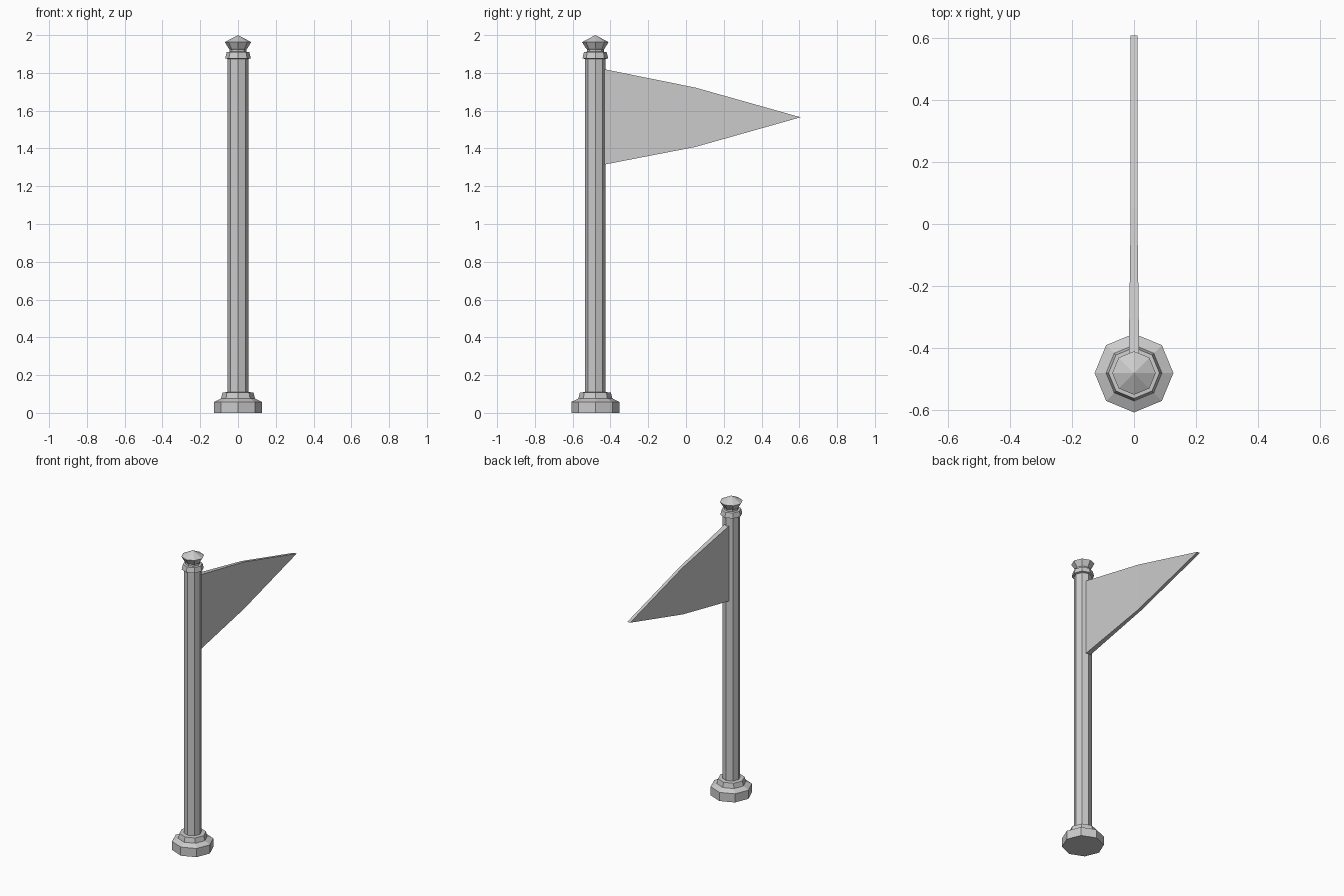
import bpy, bmesh
from math import cos, sin, pi

if "Cube" in bpy.data.objects:
    bpy.data.objects.remove(bpy.data.objects["Cube"])

POLE_Y = -0.48
SIDES = 8


def make_object(name, bm):
    bmesh.ops.recalc_face_normals(bm, faces=bm.faces)
    mesh = bpy.data.meshes.new(name)
    bm.to_mesh(mesh)
    bm.free()
    obj = bpy.data.objects.new(name, mesh)
    bpy.context.collection.objects.link(obj)
    return obj


def skin(bm, rings):
    """Join consecutive closed rings with quads."""
    for a, b in zip(rings, rings[1:]):
        n = len(a)
        for i in range(n):
            j = (i + 1) % n
            bm.faces.new((a[i], a[j], b[j], b[i]))


def turned(name, profile):
    """Eight-sided turned part from (radius, z) points; radius 0 at the end is an apex."""
    bm = bmesh.new()
    rings = [[bm.verts.new((r * cos(2 * pi * i / SIDES),
                            POLE_Y + r * sin(2 * pi * i / SIDES), z))
              for i in range(SIDES)] for r, z in profile if r > 0]
    skin(bm, rings)
    bm.faces.new(rings[0])
    if profile[-1][0] == 0:
        apex = bm.verts.new((0, POLE_Y, profile[-1][1]))
        for i in range(SIDES):
            bm.faces.new((rings[-1][i], rings[-1][(i + 1) % SIDES], apex))
    else:
        bm.faces.new(rings[-1])
    return make_object(name, bm)


# Stepped base, shaft, collar and pointed finial
turned("base", [(0.127, 0), (0.127, 0.058), (0.09, 0.076), (0.082, 0.108), (0.055, 0.11)])
turned("pole", [(0.055, 0.10), (0.055, 1.89)])
turned("collar", [(0.055, 1.874), (0.068, 1.877), (0.06, 1.91), (0.045, 1.912)])
turned("finial", [(0.045, 1.905), (0.045, 1.925), (0.05, 1.93), (0.07, 1.963), (0, 2.0)])

# Pennant: (y, bottom z, top z, half thickness), closing to an upright wedge tip
bm = bmesh.new()
rings = []
for y, low, high, t in [(-0.435, 1.314, 1.82, 0.017), (0.05, 1.408, 1.722, 0.0105)]:
    rings.append([bm.verts.new(p) for p in
                  ((-t, y, low), (t, y, low), (t, y, high), (-t, y, high))])
skin(bm, rings)
bm.faces.new(rings[0])
left, right = (bm.verts.new((x, 0.607, 1.565)) for x in (-0.0105, 0.0105))
a, b, c, d = rings[1]
for face in ((a, b, right, left), (c, d, left, right), (b, c, right), (d, a, left)):
    bm.faces.new(face)
make_object("pennant", bm)
